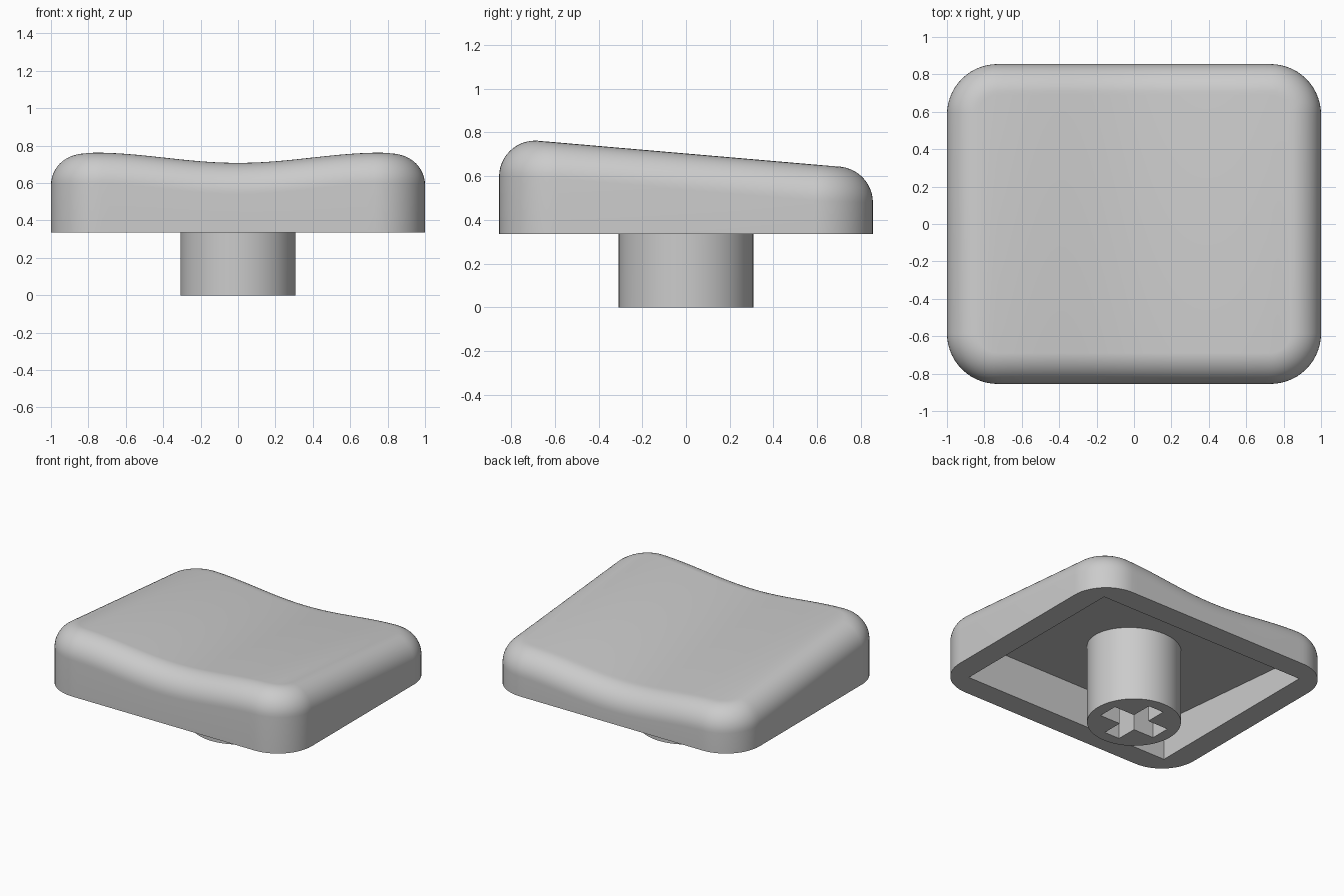
import bpy, bmesh
from math import sin, cos, pi

cube = bpy.data.objects.get("Cube")
if cube:
    bpy.data.objects.remove(cube, do_unlink=True)

HALF_X, HALF_Y = 1.0, 0.855
CORNER, FILLET, TILT = 0.27, 0.165, -0.086
RIM_Z = 0.335

grey = bpy.data.materials.new("matte grey")
grey.use_nodes = True
COLOUR = (0.6, 0.6, 0.6, 1)
grey.diffuse_color = COLOUR
grey.node_tree.nodes["Principled BSDF"].inputs["Base Color"].default_value = COLOUR


def finish(name, bm):
    bmesh.ops.recalc_face_normals(bm, faces=bm.faces)
    mesh = bpy.data.meshes.new(name)
    bm.to_mesh(mesh)
    bm.free()
    obj = bpy.data.objects.new(name, mesh)
    bpy.context.collection.objects.link(obj)
    mesh.materials.append(grey)
    return obj


def prism(name, outline, z_low, z_high):
    """Upright prism; the ends are heights given as functions of y."""
    bm = bmesh.new()
    low = [bm.verts.new((x, y, z_low(y))) for x, y in outline]
    high = [bm.verts.new((x, y, z_high(y))) for x, y in outline]
    bm.faces.new(low)
    bm.faces.new(high)
    n = len(outline)
    for i in range(n):
        j = (i + 1) % n
        bm.faces.new((low[i], low[j], high[j], high[i]))
    return finish(name, bm)


def carve(obj, cutter):
    """Subtract the cutter, remove it, and shade smooth with sharp edges."""
    cutter.hide_render = True
    mod = obj.modifiers.new("carve", "BOOLEAN")
    mod.operation, mod.solver, mod.object = "DIFFERENCE", "EXACT", cutter
    bpy.ops.object.select_all(action="DESELECT")
    obj.select_set(True)
    bpy.context.view_layer.objects.active = obj
    bpy.ops.object.modifier_apply(modifier=mod.name)
    bpy.data.objects.remove(cutter, do_unlink=True)
    bpy.ops.object.shade_smooth_by_angle(angle=pi / 6)


# Rounded outline: front half, then its mirror image along the back
def outline(inset, arc=14, straight=36):
    cx, cy, r = HALF_X - CORNER, HALF_Y - CORNER, CORNER - inset
    left = [(-cx - r * cos(a), -cy - r * sin(a))
            for a in (pi / 2 * i / arc for i in range(arc + 1))]
    middle = [(-cx + 2 * cx * i / straight, -cy - r) for i in range(1, straight)]
    half = left + middle + [(-x, y) for x, y in reversed(left)]
    return half + [(x, -y) for x, y in reversed(half)]


# Top surface: scooped across, sloping down towards the back
def top(x, y):
    return 0.676 - 0.0275 * cos(pi * x / 0.78) + TILT * y


# Cap body: straight wall, rounded shoulder and ruled top
bm = bmesh.new()
inner = outline(FILLET)
rings = [[bm.verts.new((x, y, RIM_Z)) for x, y in outline(0)]]
STEPS = 12
for k in range(STEPS + 1):
    t = pi / 2 * k / STEPS
    drop = FILLET * (1 - sin(t))
    rings.append([bm.verts.new((x, y, top(*p) - drop))
                  for (x, y), p in zip(outline(FILLET * (1 - cos(t))), inner)])
n = len(inner)
for a, b in zip(rings, rings[1:]):
    for i in range(n):
        j = (i + 1) % n
        bm.faces.new((a[i], a[j], b[j], b[i]))
bm.faces.new(rings[0])
last = rings[-1]
for i in range(n // 2 - 1):
    bm.faces.new((last[i], last[i + 1], last[n - 2 - i], last[n - 1 - i]))
cap = finish("cap", bm)

# Hollow underside with a ceiling parallel to the top slope
px, py = HALF_X - 0.165, HALF_Y - 0.165
pocket = prism("pocket_cutter", [(-px, -py), (px, -py), (px, py), (-px, py)],
               lambda y: 0.2, lambda y: 0.56 + TILT * y)
carve(cap, pocket)

# Round stem with a cross-shaped socket
circle = [(0.308 * cos(2 * pi * i / 64), 0.308 * sin(2 * pi * i / 64)) for i in range(64)]
stem = prism("stem", circle, lambda y: 0, lambda y: 0.575 + TILT * y)
L, wx, wy = 0.225, 0.061, 0.073
quarter = [(L, wy), (wx, wy), (wx, L)]
side = quarter + [(-x, y) for x, y in reversed(quarter)]
cross = side + [(x, -y) for x, y in reversed(side)]
socket = prism("socket_cutter", cross, lambda y: -0.1, lambda y: 0.42)
carve(stem, socket)
